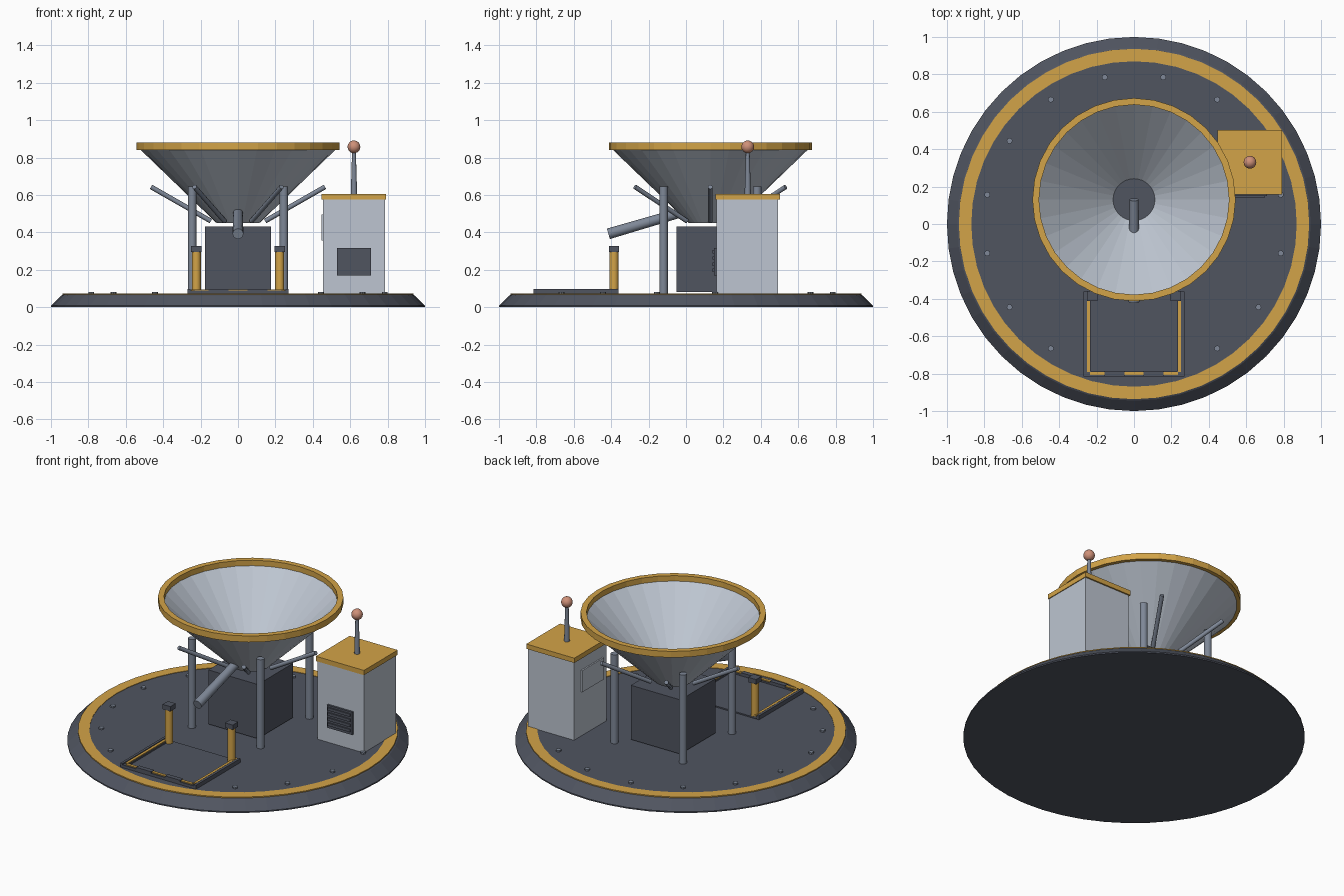
import bpy, bmesh, math
from mathutils import Vector, Matrix

if "Cube" in bpy.data.objects:
    bpy.data.objects.remove(bpy.data.objects["Cube"])


def material(name, rgb):
    m = bpy.data.materials.new(name)
    m.diffuse_color = (*rgb, 1)
    m.use_nodes = True
    m.node_tree.nodes["Principled BSDF"].inputs["Base Color"].default_value = m.diffuse_color
    return m


DARK = material("dark_slate", (0.08, 0.09, 0.118))
YELLOW = material("warm_yellow", (0.65, 0.37, 0.065))
LIGHT = material("light_grey", (0.51, 0.56, 0.635))
STEEL = material("steel_grey", (0.21, 0.245, 0.31))
COPPER = material("copper", (0.62, 0.28, 0.19))


def finish(name, bm, mat, smooth=False):
    bmesh.ops.recalc_face_normals(bm, faces=bm.faces[:])
    me = bpy.data.meshes.new(name)
    bm.to_mesh(me)
    bm.free()
    me.materials.append(mat)
    ob = bpy.data.objects.new(name, me)
    bpy.context.collection.objects.link(ob)
    if smooth:
        bpy.ops.object.select_all(action='DESELECT')
        ob.select_set(True)
        bpy.context.view_layer.objects.active = ob
        bpy.ops.object.shade_smooth_by_angle(angle=math.radians(40))
    return ob


def box(name, x, y, z, mat):
    """Box from (min, max) ranges."""
    bm = bmesh.new()
    bmesh.ops.create_cube(bm, size=1)
    for v in bm.verts:
        v.co = [(a + b) / 2 + c * (b - a) for c, (a, b) in zip(v.co, (x, y, z))]
    return finish(name, bm, mat)


def rod(name, a, b, r1, r2, mat, sides=16):
    """Capped cylinder or taper from a to b."""
    a, b = Vector(a), Vector(b)
    d = b - a
    mtx = Matrix.Translation((a + b) / 2) @ d.to_track_quat('Z', 'Y').to_matrix().to_4x4()
    bm = bmesh.new()
    bmesh.ops.create_cone(bm, cap_ends=True, segments=sides, radius1=r1,
                          radius2=r2, depth=d.length, matrix=mtx)
    return finish(name, bm, mat, True)


def lathe(name, profile, sides, mat, y=0, closed=True):
    """Revolve an (r, z) profile; an open profile gets end caps."""
    bm = bmesh.new()
    rings = [[bm.verts.new((r * math.cos(t), y + r * math.sin(t), z))
              for t in (2 * math.pi * i / sides for i in range(sides))]
             for r, z in profile]
    pairs = list(zip(rings, rings[1:]))
    if closed:
        pairs.append((rings[-1], rings[0]))
    else:
        bm.faces.new(rings[0])
        bm.faces.new(rings[-1])
    for lo, hi in pairs:
        for i in range(sides):
            j = (i + 1) % sides
            bm.faces.new((lo[i], lo[j], hi[j], hi[i]))
    return finish(name, bm, mat)


# Round platform with sloped edge, painted ring and bolts
lathe("platform", [(1, 0), (1, 0.008), (0.945, 0.062), (0.93, 0.07)], 48, DARK, closed=False)
lathe("platform_ring", [(0.87, 0.066), (0.937, 0.066), (0.937, 0.073), (0.87, 0.073)], 48, YELLOW)
for k in range(16):
    if k in (11, 12):   # covered by the loading pad
        continue
    t = math.radians(11.25 + 22.5 * k)
    x, y = 0.8 * math.cos(t), 0.8 * math.sin(t)
    rod("bolt", (x, y, 0.068), (x, y, 0.08), 0.016, 0.016, STEEL, 8)

# Funnel dish with rim and dark floor
CY = 0.13
lathe("dish", [(0.115, 0.45), (0.525, 0.845), (0.508, 0.845), (0.11, 0.462)], 32, LIGHT, CY)
lathe("dish_floor", [(0.114, 0.45), (0.114, 0.464)], 32, DARK, CY, closed=False)
lathe("dish_rim", [(0.508, 0.84), (0.543, 0.84), (0.543, 0.88), (0.508, 0.88)], 32, YELLOW, CY)

# Six struts under the dish
for k in range(6):
    c, s = math.cos(k * math.pi / 3), math.sin(k * math.pi / 3)
    rod("dish_strut", (0.145 * c, CY + 0.145 * s, 0.46),
        (0.465 * c, CY + 0.465 * s, 0.643), 0.013, 0.013, STEEL, 10)

# Four support posts
for sx in (-1, 1):
    for sy in (-1, 1):
        p = (0.245 * sx, CY + 0.25 * sy)
        rod("support_post", (*p, 0.065), (*p, 0.645), 0.023, 0.023, STEEL, 12)

# Spout through the dish wall, and machine block below
rod("spout", (0, -0.415, 0.392), (0, 0.13, 0.552), 0.029, 0.025, STEEL)
box("machine_block", (-0.177, 0.177), (-0.05, 0.31), (0.08, 0.43), DARK)

# Control cabinet with lid, vent, side panel and antenna
box("cabinet", (0.455, 0.785), (0.163, 0.493), (0.068, 0.577), LIGHT)
box("cabinet_lid", (0.447, 0.79), (0.157, 0.502), (0.575, 0.606), YELLOW)
box("vent", (0.53, 0.71), (0.15, 0.165), (0.17, 0.317), DARK)
for k in range(4):
    z = 0.188 + 0.033 * k
    box("vent_slat", (0.54, 0.70), (0.142, 0.152), (z, z + 0.018), DARK)
box("side_panel", (0.446, 0.457), (0.2, 0.42), (0.355, 0.495), LIGHT)
rod("antenna", (0.62, 0.33, 0.6), (0.62, 0.33, 0.84), 0.017, 0.01, STEEL, 12)
bm = bmesh.new()
bmesh.ops.create_uvsphere(bm, u_segments=20, v_segments=12, radius=0.034,
                          matrix=Matrix.Translation((0.62, 0.33, 0.857)))
finish("antenna_ball", bm, COPPER, True)

# Loading pad with framed stripes
box("pad_floor", (-0.25, 0.25), (-0.81, -0.36), (0.068, 0.078), DARK)
box("pad_front_frame", (-0.27, 0.27), (-0.815, -0.785), (0.068, 0.088), DARK)
box("pad_front_stripe", (-0.235, 0.235), (-0.808, -0.79), (0.085, 0.094), YELLOW)
for s in (-1, 1):
    def span(a, b):
        return tuple(sorted((a * s, b * s)))
    box("pad_side_frame", span(0.23, 0.27), (-0.815, -0.36), (0.068, 0.088), DARK)
    box("pad_side_rail", span(0.254, 0.27), (-0.815, -0.36), (0.08, 0.096), DARK)
    box("pad_side_stripe", span(0.234, 0.25), (-0.79, -0.36), (0.085, 0.094), YELLOW)
    box("pad_front_block", span(0.05, 0.157), (-0.815, -0.785), (0.08, 0.098), DARK)
    # Bollard with square cap
    rod("bollard", (0.223 * s, -0.385, 0.075), (0.223 * s, -0.385, 0.298), 0.024, 0.024, YELLOW)
    box("bollard_cap", span(0.195, 0.251), (-0.412, -0.357), (0.295, 0.326), DARK)
